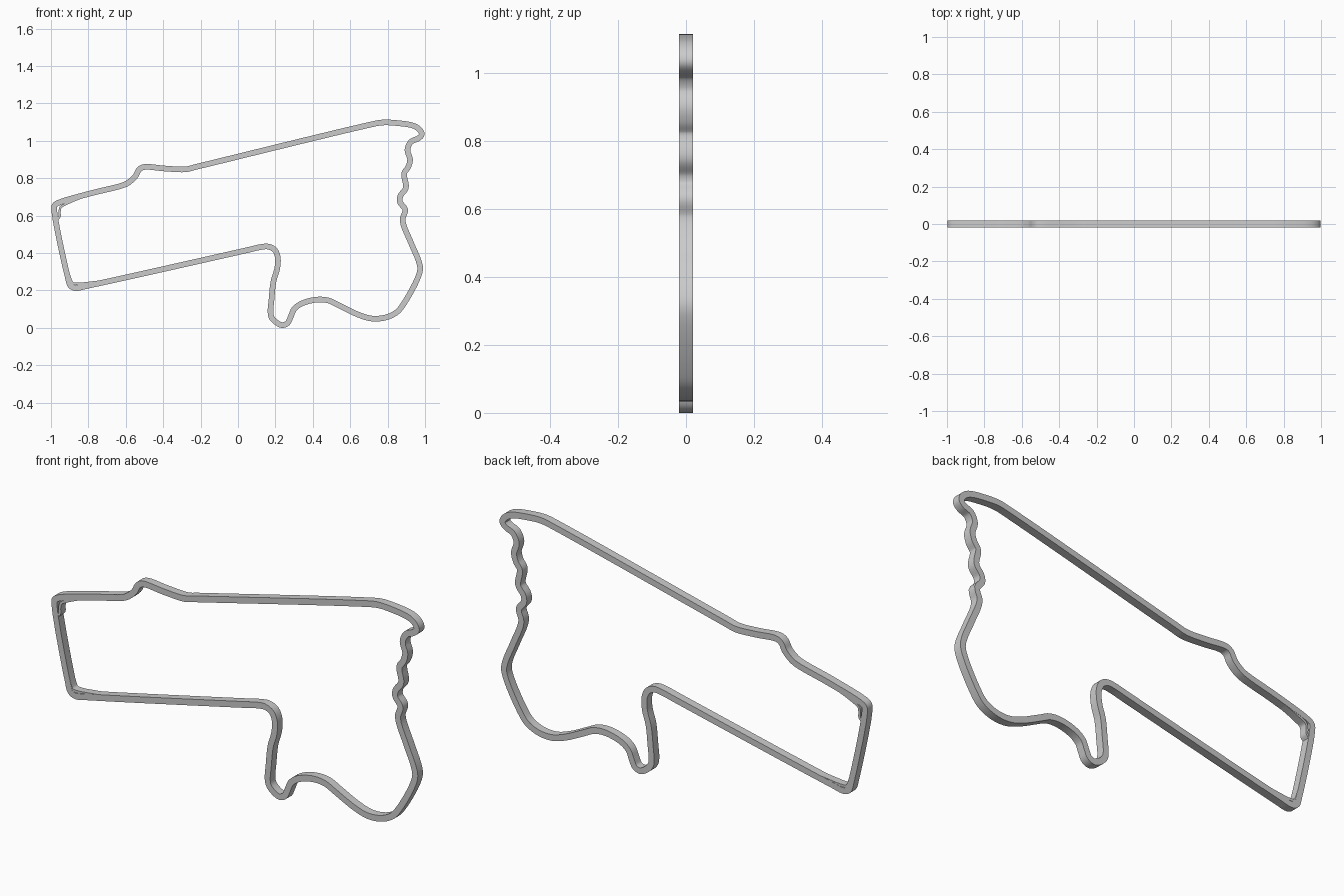
import bpy, bmesh
from mathutils import Vector

if "Cube" in bpy.data.objects:
    bpy.data.objects.remove(bpy.data.objects["Cube"])

# Centre lines in the x-z plane, hundredths of a unit
CIRCUIT = [
    (-98.3, 63), (-98, 65.5), (-96, 66.9), (-79, 71.9), (-60.6, 76.6), (-57.5, 78.5),
    (-54.8, 81.2), (-53, 84.5), (-50.5, 86), (-39, 85.2), (-28, 84.8), (-22, 86.2),
    (70, 108.5), (77, 109.8), (84, 109.6), (94, 108), (97.5, 105.5), (98.2, 103.3),
    (96.5, 101.4), (92.5, 99.5), (90.6, 95.2), (92, 90), (91, 86), (88.8, 82.5),
    (89.8, 75), (86.8, 70.5), (86.6, 67.3), (89.4, 63.2), (88, 57.5), (92.5, 45.5),
    (96.5, 36), (97.4, 31.5), (95.8, 26), (89, 13.5), (85, 8.5), (79, 5.6),
    (71.5, 5), (64, 7.2), (54, 12), (48.5, 14.6), (42, 15.1), (34, 13),
    (30, 10), (28.2, 6), (26.5, 2.6), (23.5, 1.5), (19, 4.2), (17.5, 7),
    (18, 16), (19, 25), (21, 32), (21.2, 38), (19.5, 41.8), (16, 43.5),
    (12, 43.2), (5, 41.6), (-80, 22.6), (-87, 21.3), (-89.6, 22.6), (-91, 27)]
PIT_LANE = [
    (-73, 73), (-84, 69.6), (-92, 66.2), (-94.8, 64.5), (-95.4, 62), (-95.4, 59.5),
    (-96.9, 57.2), (-95.5, 51), (-89.6, 26), (-88.4, 24), (-86, 23.6), (-78, 24.3), (-70, 25.3)]


def smooth_path(pts, closed):
    """Centripetal Catmull-Rom resampling, finer only where the path bends."""
    p = [Vector(q) / 100 for q in pts]
    n = len(p)
    out = []
    for i in range(n if closed else n - 1):
        if closed:
            a, b, c, d = (p[(i + k) % n] for k in (-1, 0, 1, 2))
        else:
            b, c = p[i], p[i + 1]
            a = p[i - 1] if i > 0 else b * 2 - c
            d = p[i + 2] if i + 2 < n else c * 2 - b
        t1 = (b - a).length ** 0.5
        t2 = t1 + (c - b).length ** 0.5
        t3 = t2 + (d - c).length ** 0.5
        for k in range(5):
            t = t1 + (t2 - t1) * k / 5
            A1 = a.lerp(b, t / t1)
            A2 = b.lerp(c, (t - t1) / (t2 - t1))
            A3 = c.lerp(d, (t - t2) / (t3 - t2))
            B1 = A1.lerp(A2, t / t2)
            B2 = A2.lerp(A3, (t - t1) / (t3 - t1))
            out.append(B1.lerp(B2, (t - t1) / (t2 - t1)))
    if not closed:
        out.append(p[-1])
    return out


def sweep(name, pts, width, depth, closed):
    """Rectangular band swept along the path."""
    path = smooth_path(pts, closed)
    n = len(path)
    bm = bmesh.new()
    rings = []
    for i, q in enumerate(path):
        prev = path[i - 1] if closed or i else q
        nxt = path[(i + 1) % n] if closed or i < n - 1 else q
        t = (nxt - prev).normalized()
        s = Vector((-t.y, t.x)) * width / 2
        rings.append([bm.verts.new((q.x + s.x * u, v * depth / 2, q.y + s.y * u))
                      for u, v in ((-1, -1), (1, -1), (1, 1), (-1, 1))])
    for i in range(n if closed else n - 1):
        r, q = rings[i], rings[(i + 1) % n]
        for k in range(4):
            m = (k + 1) % 4
            bm.faces.new((r[k], r[m], q[m], q[k]))
    if not closed:
        bm.faces.new(rings[0])
        bm.faces.new(rings[-1])
    bmesh.ops.recalc_face_normals(bm, faces=bm.faces)
    mesh = bpy.data.meshes.new(name)
    bm.to_mesh(mesh)
    bm.free()
    ob = bpy.data.objects.new(name, mesh)
    bpy.context.collection.objects.link(ob)
    bpy.context.view_layer.objects.active = ob
    ob.select_set(True)
    bpy.ops.object.shade_smooth_by_angle()
    ob.select_set(False)


# Main circuit band and the narrow lane inside its left end
sweep("circuit_band", CIRCUIT, 0.03, 0.04, True)
sweep("pit_lane_band", PIT_LANE, 0.012, 0.038, False)
